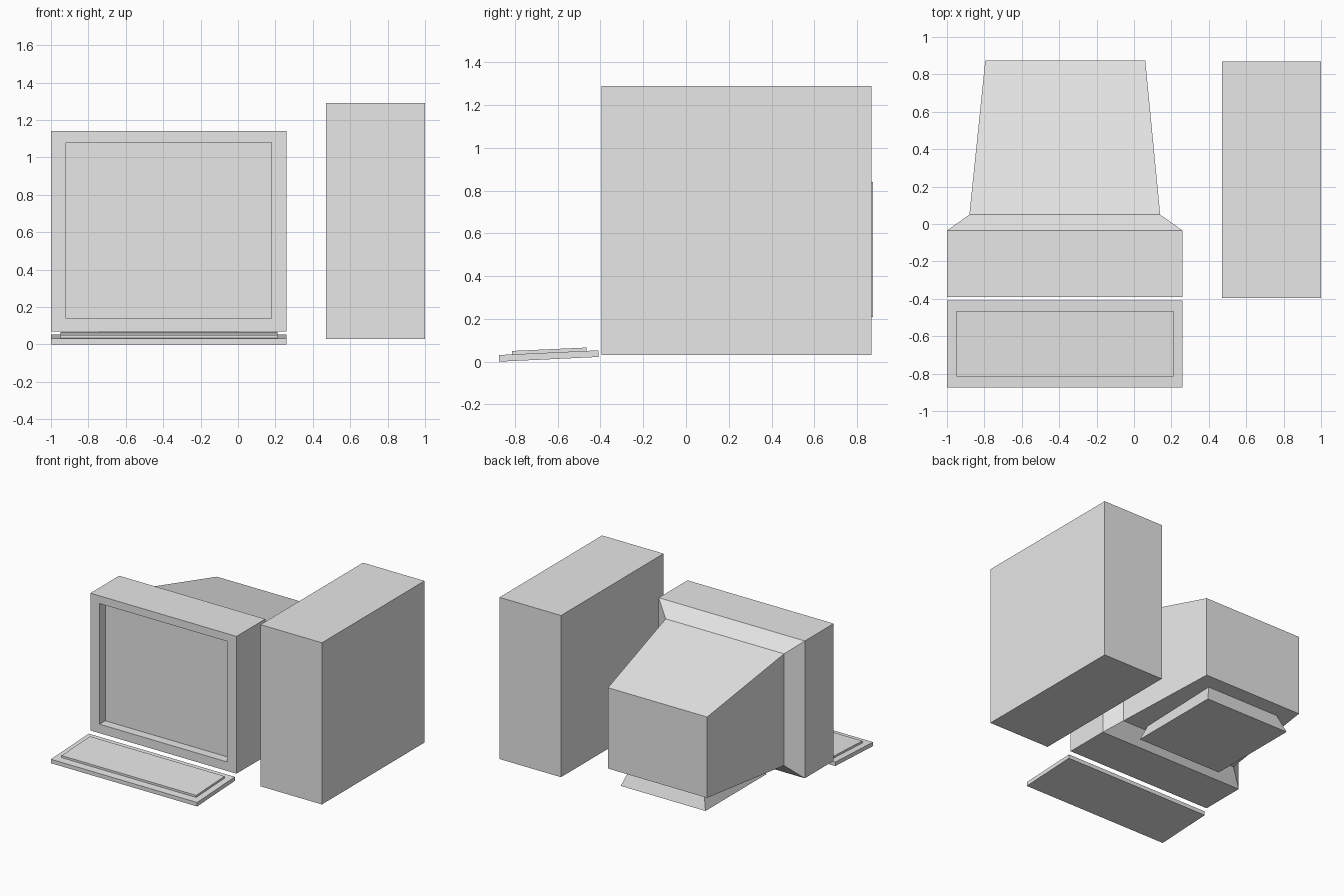
import bpy
import bmesh

cube = bpy.data.objects.get("Cube")
if cube:
    bpy.data.objects.remove(cube, do_unlink=True)

# One plain grey plastic for everything
grey = bpy.data.materials.new("light grey plastic")
grey.use_nodes = True
grey.diffuse_color = (0.8, 0.8, 0.8, 1)
grey.node_tree.nodes["Principled BSDF"].inputs["Base Color"].default_value = (0.8, 0.8, 0.8, 1)


def loft(name, rings):
    """Bridge a row of four-cornered rings into a closed solid."""
    bm = bmesh.new()
    loops = [[bm.verts.new(p) for p in ring] for ring in rings]
    for a, b in zip(loops, loops[1:]):
        for i in range(4):
            j = (i + 1) % 4
            bm.faces.new((a[i], a[j], b[j], b[i]))
    bm.faces.new(loops[0][::-1])
    bm.faces.new(loops[-1])
    bmesh.ops.recalc_face_normals(bm, faces=bm.faces)
    mesh = bpy.data.meshes.new(name)
    bm.to_mesh(mesh)
    bm.free()
    mesh.materials.append(grey)
    obj = bpy.data.objects.new(name, mesh)
    bpy.context.collection.objects.link(obj)
    return obj


def upright(x0, x1, z0, z1, y):
    """Rectangle facing the front at depth y."""
    return [(x0, y, z0), (x1, y, z0), (x1, y, z1), (x0, y, z1)]


def level(x0, x1, y0, y1, z):
    """Horizontal rectangle at height z."""
    return [(x0, y0, z), (x1, y0, z), (x1, y1, z), (x0, y1, z)]


def tilted_slab(name, x0, x1, y0, y1, z_front, z_back, thickness):
    """Flat slab that rises from front to back."""
    low = [(x0, y0, z_front), (x1, y0, z_front), (x1, y1, z_back), (x0, y1, z_back)]
    return loft(name, [low, [(x, y, z + thickness) for x, y, z in low]])


# Monitor: recessed screen, bezel, deep front shell, shoulder and tapered back
loft("monitor", [
    upright(-0.92, 0.18, 0.14, 1.08, -0.32),
    upright(-0.92, 0.18, 0.14, 1.08, -0.39),
    upright(-1.0, 0.26, 0.07, 1.14, -0.39),
    upright(-1.0, 0.26, 0.07, 1.14, -0.035),
    upright(-0.88, 0.14, 0.17, 1.04, 0.05),
    upright(-0.795, 0.06, 0.21, 0.84, 0.875),
])

# Flared foot under the monitor
loft("monitor_stand", [
    level(-0.735, -0.005, 0.06, 0.81, 0.067),
    level(-0.685, -0.055, 0.11, 0.76, 0.205),
])

# Tower case
loft("computer_tower", [
    level(0.47, 1.0, -0.395, 0.868, 0.03),
    level(0.47, 1.0, -0.395, 0.868, 1.29),
])

# Keyboard with a raised key area
tilted_slab("keyboard_base", -1.0, 0.26, -0.875, -0.41, 0.0, 0.022, 0.031)
tilted_slab("keyboard_keys", -0.95, 0.21, -0.815, -0.465, 0.03, 0.046, 0.02)
